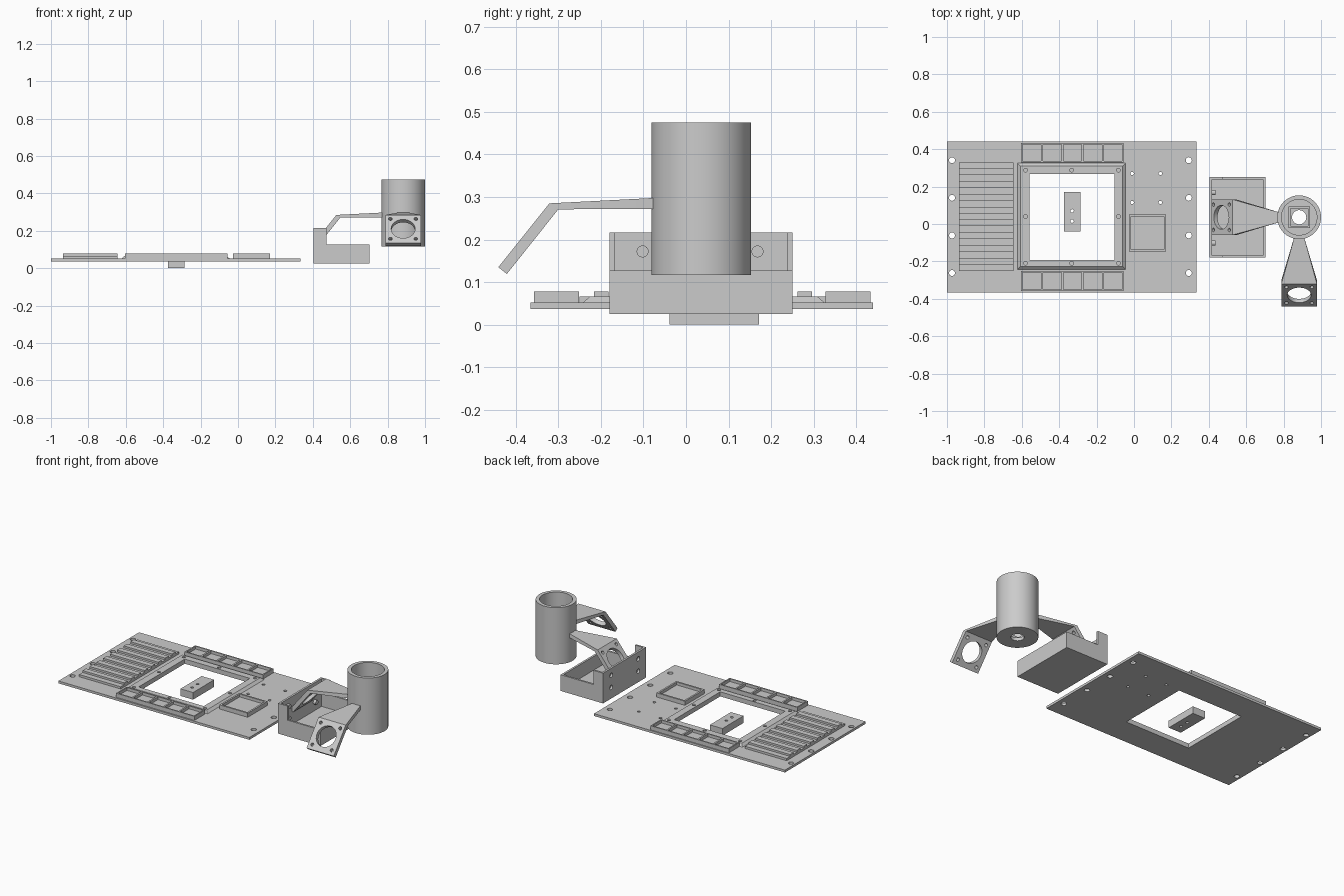
import bpy, bmesh, math
from mathutils import Vector, Matrix

if "Cube" in bpy.data.objects:
    bpy.data.objects.remove(bpy.data.objects["Cube"], do_unlink=True)

grey = bpy.data.materials.new("plain grey")
grey.use_nodes = True
grey.diffuse_color = (0.6, 0.6, 0.6, 1)
grey.node_tree.nodes["Principled BSDF"].inputs["Base Color"].default_value = (0.6, 0.6, 0.6, 1)


def add_box(bm, x0, x1, y0, y1, z0, z1):
    size = Matrix.Diagonal((x1 - x0, y1 - y0, z1 - z0, 1))
    mid = Matrix.Translation(((x0 + x1) / 2, (y0 + y1) / 2, (z0 + z1) / 2))
    return bmesh.ops.create_cube(bm, size=1, matrix=mid @ size)["verts"]


def add_rod(bm, centre, radius, depth, direction=(0, 0, 1), sides=24):
    turn = Vector(direction).to_track_quat('Z', 'Y').to_matrix().to_4x4()
    bmesh.ops.create_cone(bm, cap_ends=True, segments=sides, radius1=radius, radius2=radius,
                          depth=depth, matrix=Matrix.Translation(centre) @ turn)


def finish(name, bm, cutter=None):
    """Make an object; subtract the cutter bmesh if given."""
    bmesh.ops.recalc_face_normals(bm, faces=bm.faces)
    mesh = bpy.data.meshes.new(name)
    bm.to_mesh(mesh)
    bm.free()
    mesh.materials.append(grey)
    obj = bpy.data.objects.new(name, mesh)
    bpy.context.collection.objects.link(obj)
    bpy.ops.object.select_all(action='DESELECT')
    obj.select_set(True)
    bpy.context.view_layer.objects.active = obj
    if cutter:
        tool = finish(name + "_cutter", cutter)
        tool.hide_render = True
        obj.select_set(True)
        tool.select_set(False)
        bpy.context.view_layer.objects.active = obj
        mod = obj.modifiers.new("cut", 'BOOLEAN')
        mod.operation = 'DIFFERENCE'
        mod.solver = 'EXACT'
        mod.object = tool
        bpy.ops.object.modifier_apply(modifier=mod.name)
        bpy.data.objects.remove(tool, do_unlink=True)
    bpy.ops.object.shade_smooth_by_angle(angle=math.radians(30))
    return obj


PLATE_BOTTOM, PLATE_TOP, LEDGE, RAISED = 0.037, 0.052, 0.066, 0.078
WIN = (-0.56, -0.105, -0.192, 0.268)

# Base plate with window, edge holes and small mounting holes
bm, cut = bmesh.new(), bmesh.new()
add_box(bm, -1, 0.335, -0.365, 0.44, PLATE_BOTTOM, PLATE_TOP)
add_box(cut, *WIN, 0, 0.1)
for x in (-0.973, 0.293):
    for i in range(4):
        add_rod(cut, (x, -0.262 + 0.201 * i, 0.045), 0.016, 0.1)
for x in (-0.01, 0.141):
    for y in (0.115, 0.27):
        add_rod(cut, (x, y, 0.045), 0.009, 0.1)
finish("base_plate", bm, cut)

# Chamfered window frame with screw holes
bm, cut = bmesh.new(), bmesh.new()
verts = add_box(bm, -0.622, -0.045, -0.242, 0.325, PLATE_TOP, LEDGE)
for v in verts:
    if v.co.z > 0.06:
        v.co.x += 0.016 if v.co.x < -0.3 else -0.016
        v.co.y += 0.016 if v.co.y < 0 else -0.016
add_box(cut, *WIN, 0, 0.1)
for x in (-0.58, -0.333, -0.083):
    for y in (-0.21, 0.04, 0.288):
        if (x, y) != (-0.333, 0.04):
            add_rod(cut, (x, y, LEDGE), 0.01, 0.022)
finish("window_frame", bm, cut)

# Ribbed block: a slab carrying eight bars
bm = bmesh.new()
add_box(bm, -0.935, -0.645, -0.25, 0.33, PLATE_TOP, LEDGE)
step = 0.58 / 17
for i in range(8):
    y = -0.25 + step * (2 * i + 1)
    add_box(bm, -0.935, -0.645, y, y + step, LEDGE, RAISED)
finish("ribbed_block", bm)

# Two rows of five square sockets
for side, y in (("front", -0.357), ("back", 0.328)):
    bm, cut = bmesh.new(), bmesh.new()
    add_box(bm, -0.603, -0.055, y, y + 0.106, PLATE_TOP, RAISED)
    for i in range(5):
        x = -0.595 + 0.1085 * i
        add_box(cut, x, x + 0.098, y + 0.008, y + 0.098, PLATE_TOP + 0.008, 0.1)
    finish(side + "_socket_row", bm, cut)

# Square tray
bm, cut = bmesh.new(), bmesh.new()
add_box(bm, -0.027, 0.171, -0.147, 0.05, PLATE_TOP, RAISED)
add_box(cut, -0.016, 0.16, -0.136, 0.039, PLATE_TOP + 0.008, 0.1)
finish("square_tray", bm, cut)

# Loose block in the window
bm, cut = bmesh.new(), bmesh.new()
add_box(bm, -0.375, -0.287, -0.039, 0.172, 0, 0.045)
for y in (0.015, 0.07):
    add_rod(cut, (-0.331, y, 0.03), 0.009, 0.1)
finish("small_block", bm, cut)

# Open mounting box with a raised back wall
bm, cut = bmesh.new(), bmesh.new()
outline = [(0.405, 0.025), (0.702, 0.025), (0.702, 0.127), (0.473, 0.127), (0.473, 0.216), (0.405, 0.216)]
face = bm.faces.new([bm.verts.new((x, -0.18, z)) for x, z in outline])
new = bmesh.ops.extrude_face_region(bm, geom=[face])["geom"]
for v in new:
    if isinstance(v, bmesh.types.BMVert):
        v.co.y = 0.25
add_box(cut, 0.418, 0.689, -0.168, 0.238, 0.04, 0.3)
for y in (-0.102, 0.168):
    for z in (0.095, 0.172):
        add_rod(cut, (0.41, y, z), 0.014, 0.05, (1, 0, 0))
finish("mounting_box", bm, cut)

# Open cup with a hole in its floor
CX, CY = 0.883, 0.036
bm, cut = bmesh.new(), bmesh.new()
add_rod(bm, (CX, CY, 0.296), 0.117, 0.358, sides=64)
add_rod(cut, (CX, CY, 0.337), 0.095, 0.4, sides=64)
finish_cup = finish("cup", bm, cut)
bm = finish_bm = bmesh.new()
bm.from_mesh(finish_cup.data)
cut = bmesh.new()
add_rod(cut, (CX, CY, 0.12), 0.038, 0.1, sides=32)
bpy.data.objects.remove(finish_cup, do_unlink=True)
finish("cup", bm, cut)

# Square collar on the cup floor
bm, cut = bmesh.new(), bmesh.new()
add_box(bm, CX - 0.058, CX + 0.058, CY - 0.058, CY + 0.058, 0.136, 0.155)
add_box(cut, CX - 0.046, CX + 0.046, CY - 0.046, CY + 0.046, 0.1, 0.2)
finish("floor_collar", bm, cut)

# Flared arms ending in tilted plates with a large hole and four screw holes
slope = Vector((0, -0.625, -0.781))
normal = Vector((0, -0.781, 0.625))
plate_mid = Vector((0, -0.407, 0.2035))
stations = [(0.105, 0.298, 0.105, 0.272, 0.026),
            (0.357, 0.285, 0.336, 0.271, 0.095),
            (0.477, 0.135, 0.457, 0.119, 0.095)]
for name, angle in (("front_arm", 0), ("right_arm", -math.pi / 2)):
    bm, cut = bmesh.new(), bmesh.new()
    rings = []
    for rt, zt, rb, zb, w in stations:
        rings.append([bm.verts.new(p) for p in
                      ((-w, -rt, zt), (w, -rt, zt), (w, -rb, zb), (-w, -rb, zb))])
    for a, b in zip(rings, rings[1:]):
        for i in range(4):
            j = (i + 1) % 4
            bm.faces.new((a[i], a[j], b[j], b[i]))
    bm.faces.new(rings[0])
    bm.faces.new(rings[-1])
    add_rod(cut, plate_mid, 0.064, 0.1, normal, 40)
    for sx in (-1, 1):
        for sd in (-1, 1):
            add_rod(cut, plate_mid + Vector((0.068 * sx, 0, 0)) + slope * 0.068 * sd,
                    0.01, 0.1, normal, 16)
    move = Matrix.Translation((CX, CY, 0)) @ Matrix.Rotation(angle, 4, 'Z')
    bm.transform(move)
    cut.transform(move)
    finish(name, bm, cut)
